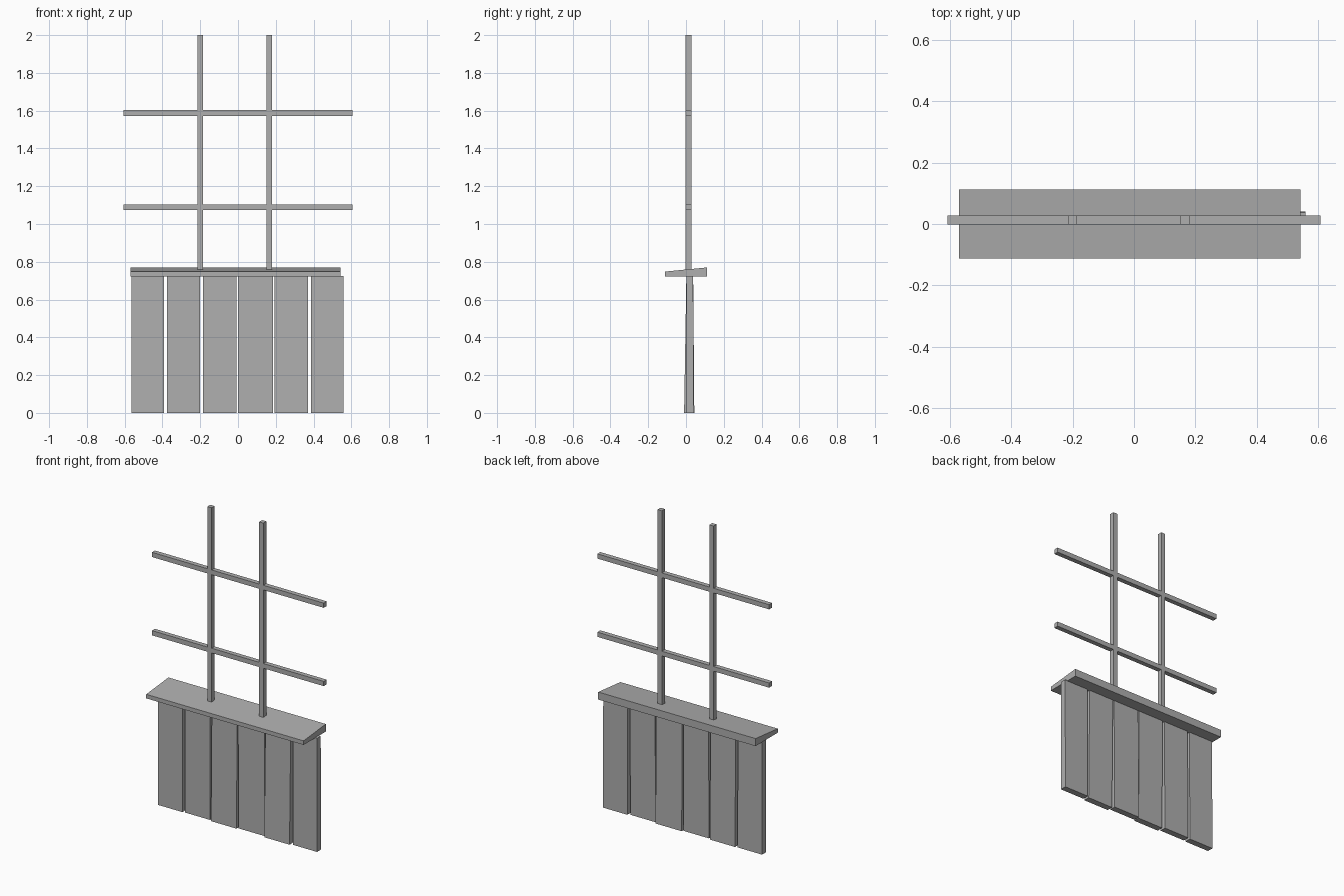
import bpy, bmesh

if "Cube" in bpy.data.objects:
    bpy.data.objects.remove(bpy.data.objects["Cube"])

# Dark grey paint
grey = bpy.data.materials.new("dark_grey")
grey.diffuse_color = (0.43, 0.43, 0.43, 1)
grey.use_nodes = True
grey.node_tree.nodes["Principled BSDF"].inputs["Base Color"].default_value = grey.diffuse_color

def prism(name, x0, x1, profile):
    """Extrude a (y, z) profile along x."""
    bm = bmesh.new()
    a = [bm.verts.new((x0, y, z)) for y, z in profile]
    f = bm.faces.new(a)
    ext = bmesh.ops.extrude_face_region(bm, geom=[f])["geom"]
    verts = [v for v in ext if isinstance(v, bmesh.types.BMVert)]
    bmesh.ops.translate(bm, verts=verts, vec=(x1 - x0, 0, 0))
    bmesh.ops.recalc_face_normals(bm, faces=bm.faces)
    me = bpy.data.meshes.new(name)
    bm.to_mesh(me)
    bm.free()
    me.materials.append(grey)
    ob = bpy.data.objects.new(name, me)
    bpy.context.collection.objects.link(ob)
    return ob

def bar(name, x0, x1, z0, z1, y0=-0.002, y1=0.028):
    return prism(name, x0, x1, [(y0, z0), (y1, z0), (y1, z1), (y0, z1)])

# Upright planks, each leaning slightly differently at the foot
starts = [-0.565, -0.377, -0.186, 0.0, 0.193, 0.387]
ends = [-0.393, -0.2, -0.007, 0.184, 0.371, 0.558]
lean = [0.0, 0.004, -0.006, 0.004, -0.01, 0.0]
for i, (x0, x1, d) in enumerate(zip(starts, ends, lean)):
    prism(f"plank_{i + 1}", x0, x1,
          [(d, 0), (0.04 + d, 0), (0.038, 0.725), (0.002, 0.725)])

# Sloping cap board
prism("cap_board", -0.57, 0.542,
      [(-0.112, 0.722), (0.112, 0.722), (0.112, 0.77), (-0.112, 0.748)])

# Trellis posts and rails
for i, x in enumerate((-0.2, 0.166)):
    bar(f"trellis_post_{i + 1}", x - 0.015, x + 0.015, 0.75, 2.0)
for i, z in enumerate((1.088, 1.588)):
    bar(f"trellis_rail_{i + 1}", -0.607, 0.607, z - 0.015, z + 0.015)
